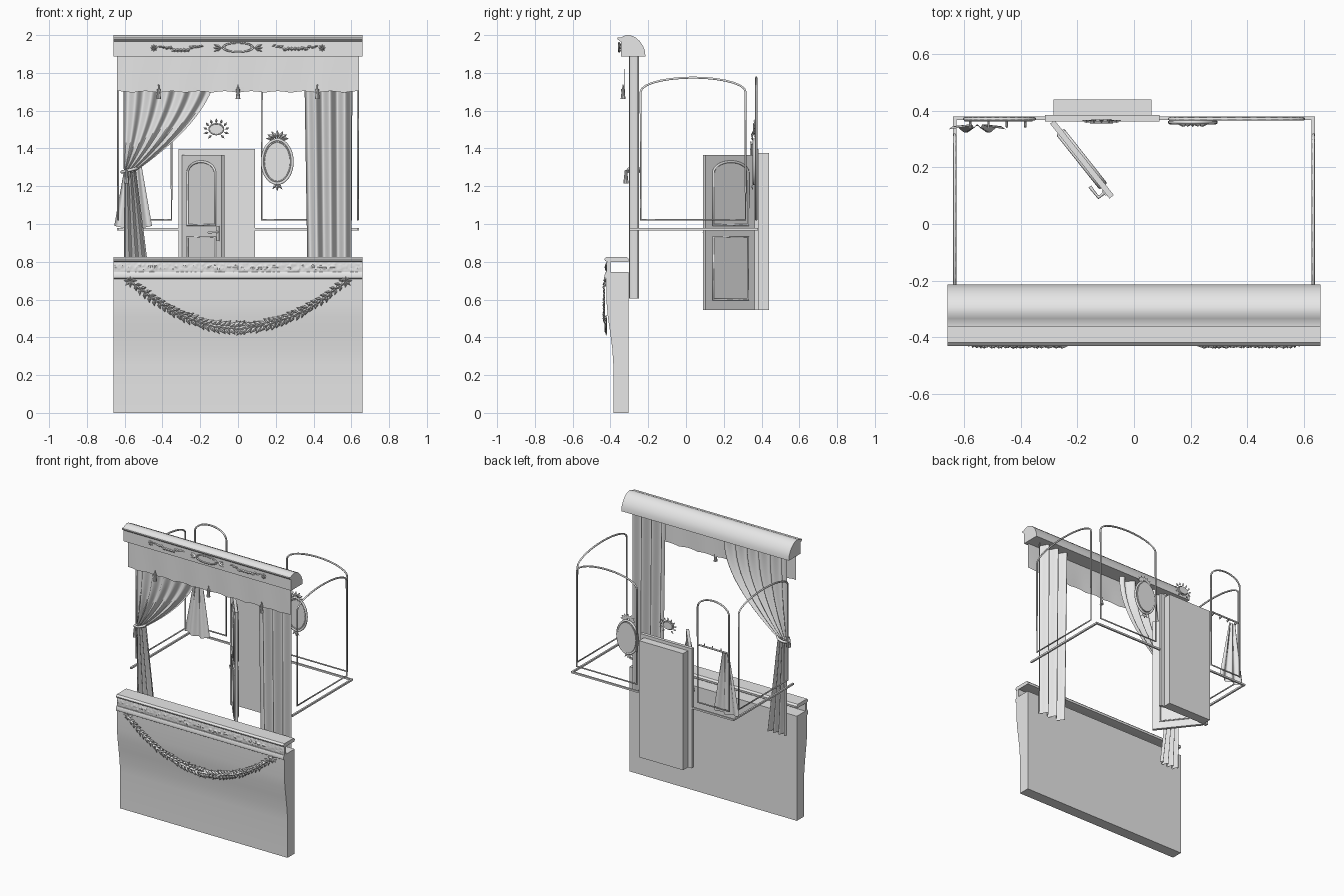
import bpy, bmesh, random
from math import sin, cos, pi, atan2, radians, hypot
from mathutils import Matrix, Vector, noise

random.seed(4)
if "Cube" in bpy.data.objects:
    bpy.data.objects.remove(bpy.data.objects["Cube"])

mat = bpy.data.materials.new("plain_grey")
mat.use_nodes = True
GREY = (0.8, 0.8, 0.8, 1)
mat.diffuse_color = GREY
mat.node_tree.nodes["Principled BSDF"].inputs["Base Color"].default_value = GREY


# ---------- helpers ----------
def link(name, data, smooth=False):
    ob = bpy.data.objects.new(name, data)
    bpy.context.collection.objects.link(ob)
    data.materials.append(mat)
    if smooth:
        bpy.ops.object.select_all(action="DESELECT")
        ob.select_set(True)
        bpy.context.view_layer.objects.active = ob
        bpy.ops.object.shade_smooth_by_angle(angle=radians(35))
    return ob


def from_bm(name, bm, smooth=False, fix=True):
    if fix:
        bmesh.ops.recalc_face_normals(bm, faces=bm.faces)
    me = bpy.data.meshes.new(name)
    bm.to_mesh(me)
    bm.free()
    return link(name, me, smooth)


def box(name, x, y, z):
    bm = bmesh.new()
    mid = Vector((sum(x), sum(y), sum(z))) / 2
    size = (x[1] - x[0], y[1] - y[0], z[1] - z[0], 1)
    bmesh.ops.create_cube(bm, size=1, matrix=Matrix.Translation(mid) @ Matrix.Diagonal(size))
    return from_bm(name, bm)


def moulding(name, profile, half):
    """Run a (y, z) profile along x."""
    bm = bmesh.new()
    face = bm.faces.new([bm.verts.new((-half, y, z)) for y, z in profile])
    ext = bmesh.ops.extrude_face_region(bm, geom=[face])["geom"]
    bmesh.ops.translate(bm, vec=(2 * half, 0, 0), verts=[v for v in ext if isinstance(v, bmesh.types.BMVert)])
    return from_bm(name, bm, True)


def sheet(name, fn, nu, nv, smooth=True):
    """Grid surface from fn(u, v)."""
    bm = bmesh.new()
    rows = [[bm.verts.new(fn(i / nu, j / nv)) for i in range(nu + 1)] for j in range(nv + 1)]
    for a, b in zip(rows, rows[1:]):
        for i in range(nu):
            bm.faces.new((a[i], a[i + 1], b[i + 1], b[i]))
    return from_bm(name, bm, smooth, False)


def tube(name, pts, r, closed=True):
    cu = bpy.data.curves.new(name, "CURVE")
    cu.dimensions = "3D"
    cu.bevel_depth, cu.bevel_resolution, cu.use_fill_caps = r, 1, True
    sp = cu.splines.new("POLY")
    sp.points.add(len(pts) - 1)
    for p, co in zip(sp.points, pts):
        p.co = (*co, 1)
    sp.use_cyclic_u = closed
    return link(name, cu)


def oval(cx, y, cz, rx, rz, n=32):
    return [(cx + rx * cos(2 * pi * k / n), y, cz + rz * sin(2 * pi * k / n)) for k in range(n)]


def arch(a, b, z0, spring, top, n=14):
    """Outline in (u, z): straight sides with a curved head."""
    c, h = (a + b) / 2, (b - a) / 2
    head = [(c + h * cos(pi * k / n), spring + (top - spring) * sin(pi * k / n)) for k in range(n + 1)]
    return [(a, z0), (b, z0)] + head


def leaf(bm, x, y, z, ang, length, width, lift=0.01):
    d, s = Vector((cos(ang), 0, sin(ang))), Vector((-sin(ang), 0, cos(ang)))
    o = Vector((x, y, z))
    rim = [o, o + d * length * 0.45 - s * width / 2, o + d * length, o + d * length * 0.45 + s * width / 2]
    rim = [bm.verts.new(p) for p in rim]
    mid = bm.verts.new(o + d * length * 0.45 + Vector((0, -lift, 0)))
    for k in range(4):
        bm.faces.new((rim[k], rim[(k + 1) % 4], mid))
    bm.faces.new(rim[::-1])


def rosette(bm, x, y, z, r, n=8):
    for k in range(n):
        leaf(bm, x, y, z, 2 * pi * k / n, r, r * 0.5)


def disc(name, cx, y, cz, rx, rz, depth):
    bm = bmesh.new()
    m = Matrix.Translation((cx, y, cz)) @ Matrix.Diagonal((rx, 1, rz, 1)) @ Matrix.Rotation(pi / 2, 4, "X")
    bmesh.ops.create_cone(bm, cap_ends=True, segments=32, radius1=1, radius2=1, depth=depth, matrix=m)
    return from_bm(name, bm, True)


# ---------- front counter ----------
FRONT = [(-0.385, 0), (-0.385, 0.26), (-0.39, 0.34), (-0.402, 0.43), (-0.414, 0.51), (-0.42, 0.58), (-0.422, 0.71)]
moulding("counter_panel", FRONT + [(-0.43, 0.715), (-0.432, 0.73), (-0.425, 0.745), (-0.305, 0.745), (-0.305, 0)], 0.66)
moulding("counter_cap", [(-0.415, 0.8), (-0.428, 0.805), (-0.432, 0.815), (-0.42, 0.826), (-0.315, 0.826),
                         (-0.303, 0.815), (-0.305, 0.8)], 0.66)
box("frieze_back", (-0.66, 0.66), (-0.42, -0.4), (0.745, 0.8))


def carving(u, v):
    x = -0.655 + 1.31 * u
    bump = abs(noise.noise((x * 45, v * 3, 2))) * sin(pi * v) * (abs(sin(pi * x / 0.335)) > 0.04)
    return (x, -0.421 - 0.014 * bump, 0.746 + 0.053 * v)


sheet("frieze_carving", carving, 240, 8)

# ---------- leaf garland ----------
bm = bmesh.new()
N = 46
for k in range(N + 1):
    x = -0.57 + 1.14 * k / N
    z = 0.45 + 0.25 * (x / 0.57) ** 2
    y = -0.428 if z > 0.5 else -0.418
    along = atan2(0.5 * x / 0.57 ** 2, 1) + (pi if x > 0 else 0)
    size = 0.042 + 0.022 * (1 - abs(x) / 0.57)
    for side in (-0.75, 0.0, 0.75):
        leaf(bm, x, y - 0.004 * random.random(), z, along + pi * (abs(x) < 0) + side + random.uniform(-.15, .15),
             size * (0.85 if side else 1), size * 0.4)
for s in (-1, 1):
    rosette(bm, s * 0.57, -0.424, 0.7, 0.035)
from_bm("leaf_garland", bm)

# ---------- top cornice ----------
moulding("cornice", [(-0.345, 1.887), (-0.345, 1.965), (-0.352, 1.97), (-0.362, 1.978), (-0.362, 1.986), (-0.342, 1.988),
                     (-0.335, 1.993), (-0.315, 2.0), (-0.295, 2.0), (-0.268, 1.988), (-0.245, 1.968),
                     (-0.228, 1.943), (-0.217, 1.915), (-0.215, 1.887)], 0.66)
bm = bmesh.new()
for s in (-1, 1):
    out = 0 if s > 0 else pi
    rosette(bm, s * 0.445, -0.345, 1.932, 0.02)
    for k in range(13):
        t = k / 12
        leaf(bm, s * (0.18 + 0.22 * t), -0.346, 1.94 - 0.016 * sin(pi * t), out + random.uniform(-.5, .5), 0.028,
             0.01 + 0.012 * sin(pi * t))
    for turn in (-0.4, 0, 0.4):
        leaf(bm, s * 0.085, -0.346, 1.932, out + turn, 0.048, 0.016)
from_bm("cornice_leaves", bm)
disc("cornice_medallion", 0, -0.348, 1.935, 0.07, 0.02, 0.012)
tube("cornice_medallion_rim", oval(0, -0.354, 1.935, 0.08, 0.024), 0.005)


# ---------- valance and tassels ----------
def valance(u, v):
    x = -0.64 + 1.28 * u
    low = 1.695 + 0.008 * abs(sin(pi * x / 0.14))
    return (x, -0.325 + 0.002 * sin(x * 25) * (1 - v), low + (1.888 - low) * v)


sheet("valance", valance, 128, 4)
for i, x in enumerate((-0.42, 0, 0.42)):
    bm = bmesh.new()
    for z, r1, r2, d in ((1.683, 0.013, 0.008, 0.04), (1.709, 0.01, 0.01, 0.014), (1.727, 0.005, 0.003, 0.022)):
        bmesh.ops.create_cone(bm, cap_ends=True, segments=10, radius1=r1, radius2=r2, depth=d,
                              matrix=Matrix.Translation((x, -0.333, z)))
    from_bm("tassel_%d" % i, bm, True)


# ---------- stage curtains ----------
def straight_curtain(u, v):
    left, right = 0.37 - 0.02 * v, 0.6
    fold = 0.021 * sin(u * 6.5 * pi) + 0.006 * sin(u * 17 + 2)
    return (left + (right - left) * u, -0.275 + fold, 0.605 + 1.282 * v)


def drawn_curtain(u, v):
    w = max(v - 0.02, 0)
    right = -0.565 + 0.46 * w ** 0.5 if w else -0.565
    right = -0.555 + 0.45 * (1 - (1 - v) ** 2.3)
    z = 1.29 + 0.597 * v - 0.02 * u * (1 - v)
    z += 0.0 if v == 1 else 0.1 * u * v * (1 - v)
    return (-0.605 + (right + 0.605) * u, -0.275 + (0.01 + 0.012 * v) * sin(u * 11 * pi), z)


def curtain_tail(u, v):
    right = -0.455 - 0.09 * v
    return (-0.605 + (right + 0.605) * u + 0.004 * v, -0.275 + 0.021 * sin(u * 7 * pi), 0.605 + 0.69 * v)


sheet("straight_curtain", straight_curtain, 90, 6)
sheet("drawn_curtain", drawn_curtain, 90, 24)
sheet("drawn_curtain_tail", curtain_tail, 70, 6)
tube("curtain_tie", [(-0.575 + 0.04 * cos(a * pi / 8), -0.275 + 0.032 * sin(a * pi / 8), 1.285 + 0.01 * cos(a * pi / 8))
                     for a in range(16)], 0.009)
bm = bmesh.new()
bmesh.ops.create_cone(bm, cap_ends=True, segments=10, radius1=0.014, radius2=0.006, depth=0.07,
                      matrix=Matrix.Translation((-0.59, -0.318, 1.25)))
from_bm("tie_tassel", bm, True)

# ---------- wall rails and arched window outlines ----------
for s, side in ((-1, "right"), (1, "left")):
    x = s * 0.635
    tube(side + "_side_window", [(x, u, z) for u, z in arch(-0.24, 0.315, 1.022, 1.7, 1.775)], 0.006)
    box(side + "_side_rail", (x - 0.006, x + 0.006), (-0.3, 0.38), (0.966, 0.978))
for name, a, b in (("narrow_back_window", -0.6, -0.352), ("wide_back_window", 0.126, 0.6)):
    tube(name, [(u, 0.372, z) for u, z in arch(a, b, 1.022, 1.7, 1.775)], 0.006)
box("back_rail_right", (-0.64, -0.31), (0.368, 0.38), (0.966, 0.978))
box("back_rail_left", (0.09, 0.64), (0.368, 0.38), (0.966, 0.978))

# ---------- doorway ----------
box("door_recess", (-0.285, 0.062), (0.372, 0.44), (0.545, 1.375))
for a, b, y, name in ((0.315, 0.293, 0.362, "outer"), (0.3, 0.283, 0.368, "inner")):
    top = 1.397 if name == "outer" else 1.385
    box("door_frame_%s_right" % name, (-a, -b), (y, 0.385), (0.545, top))
    box("door_frame_%s_left" % name, (b - 0.225, a - 0.225), (y, 0.385), (0.545, top))
    box("door_frame_%s_top" % name, (-a, a - 0.225), (y, 0.385), (top - 0.022, top))

# door leaf, modelled flat and swung open about its hinge
leaf_parts = [box("door_leaf", (0, 0.338), (0, 0.02), (0.545, 1.365)),
              box("door_handle_plate", (0.3, 0.322), (-0.005, 0), (0.91, 0.99)),
              tube("door_handle", [(0.311, 0, 0.957), (0.311, -0.028, 0.957), (0.262, -0.028, 0.955)], 0.006, False)]
for y in (-0.001, 0.021):
    leaf_parts.append(tube("door_upper_panel", [(u, y, z) for u, z in arch(0.05, 0.285, 0.995, 1.27, 1.33)], 0.007))
    leaf_parts.append(tube("door_lower_panel", [(u, y, z) for u, z in ((.05, .6), (.285, .6), (.285, .93), (.05, .93))],
                           0.007))
swing = Matrix.Translation((-0.297, 0.355, 0)) @ Matrix.Rotation(atan2(-0.265, 0.21), 4, "Z")
for ob in leaf_parts:
    ob.matrix_world = swing

# ---------- crest above the door ----------
disc("crest_oval", -0.115, 0.366, 1.502, 0.036, 0.026, 0.012)
tube("crest_rim", oval(-0.115, 0.36, 1.502, 0.039, 0.029), 0.004)
bm = bmesh.new()
for k in range(11):
    a = pi * (-0.32 + 1.64 * k / 10)
    leaf(bm, -0.115 + 0.046 * cos(a), 0.368, 1.5 + 0.034 * sin(a), a + 0.4 * cos(a), 0.026, 0.014)
from_bm("crest_leaves", bm)

# ---------- oval mirror ----------
disc("mirror_glass", 0.208, 0.366, 1.33, 0.072, 0.108, 0.01)
for r, d, th in ((0.08, 0.116, 0.008), (0.07, 0.105, 0.004)):
    tube("mirror_frame", oval(0.208, 0.36, 1.33, r, d, 48), th)
bm = bmesh.new()
for k in range(7):
    a = pi * k / 6
    leaf(bm, 0.208 + 0.015 * cos(a), 0.356, 1.452, a, 0.045, 0.024, 0.012)
for a in (-pi / 2, -pi / 2 - 0.7, -pi / 2 + 0.7):
    leaf(bm, 0.208, 0.356, 1.215, a, 0.042, 0.016)
from_bm("mirror_ornament", bm)

# ---------- hook rail and hanging cloth ----------
tube("hook_rail", [(-0.6, 0.368, 1.43), (-0.36, 0.368, 1.43)], 0.006, False)
for k in range(4):
    x = -0.58 + 0.065 * k
    tube("hook_%d" % k, [(x, 0.368, 1.43), (x, 0.345, 1.42), (x, 0.343, 1.436)], 0.004, False)


def cloth(u, v):
    half = 0.1 - 0.075 * v
    bow = 0.012 * sin(u * 5 * pi) * (1 - 0.5 * v)
    return (-0.555 + half * (2 * u - 1), 0.335 + bow + 0.012 * v, 0.99 + 0.43 * v - 0.015 * sin(pi * u) * (1 - v))


sheet("hanging_cloth", cloth, 40, 8)
